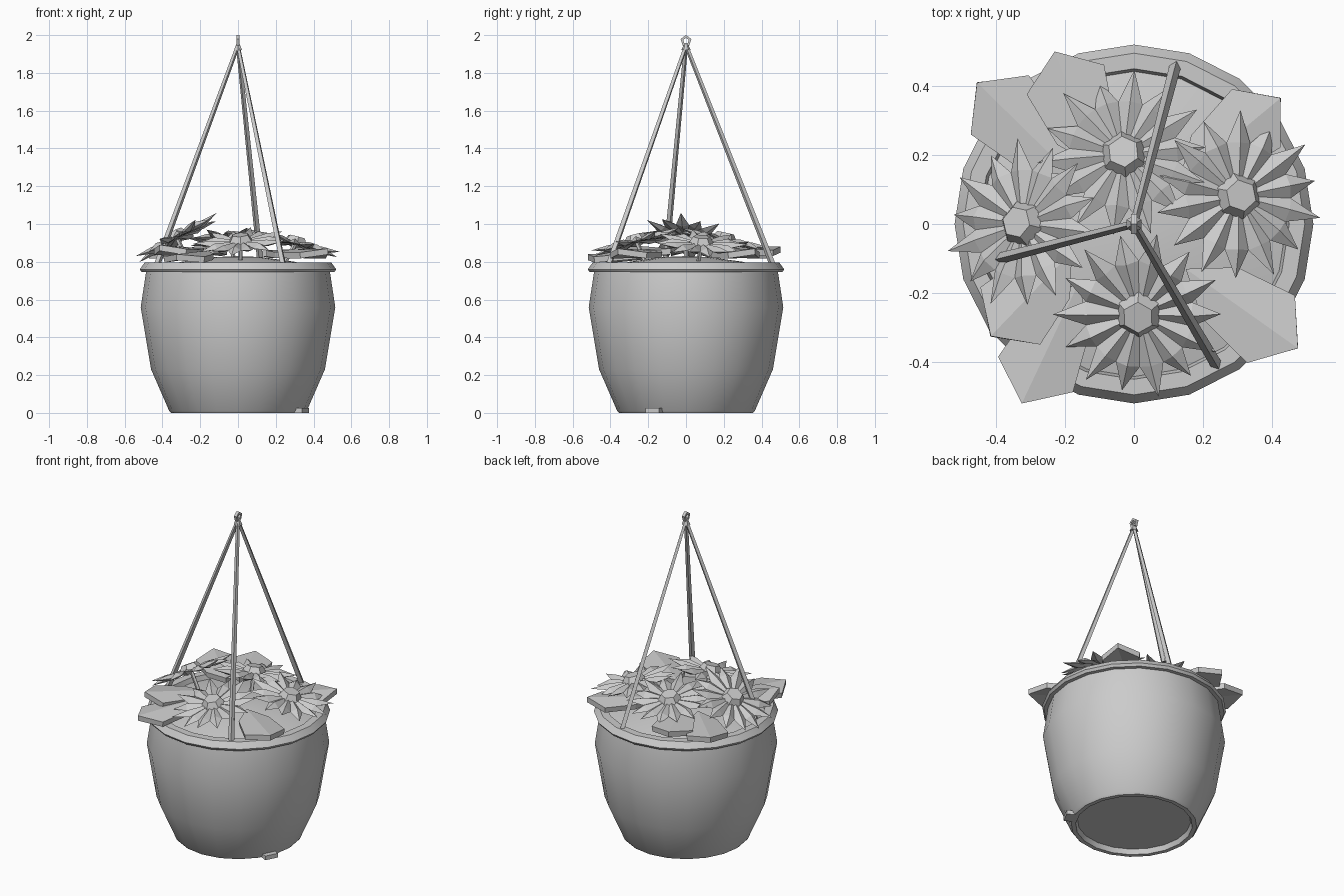
import bpy, bmesh, math
from mathutils import Vector, Matrix

cube = bpy.data.objects.get("Cube")
if cube:
    bpy.data.objects.remove(cube, do_unlink=True)

grey = bpy.data.materials.new("plain_grey")
grey.use_nodes = True
grey.diffuse_color = (0.6, 0.6, 0.6, 1)
grey.node_tree.nodes["Principled BSDF"].inputs["Base Color"].default_value = (0.6, 0.6, 0.6, 1)


def finish(name, bm, smooth=None, fix=True):
    if fix:
        bmesh.ops.recalc_face_normals(bm, faces=bm.faces)
    mesh = bpy.data.meshes.new(name)
    bm.to_mesh(mesh)
    bm.free()
    mesh.materials.append(grey)
    ob = bpy.data.objects.new(name, mesh)
    bpy.context.collection.objects.link(ob)
    if smooth:
        bpy.ops.object.select_all(action='DESELECT')
        ob.select_set(True)
        bpy.context.view_layer.objects.active = ob
        bpy.ops.object.shade_smooth_by_angle(angle=math.radians(smooth))
    return ob


def lathe(name, profile, sides=20):
    """Spin a radius/height profile around z."""
    bm = bmesh.new()
    verts = [bm.verts.new((r, 0, z)) for r, z in profile]
    edges = [bm.edges.new(pair) for pair in zip(verts, verts[1:])]
    bmesh.ops.spin(bm, geom=verts + edges, axis=(0, 0, 1), cent=(0, 0, 0),
                   angle=math.tau, steps=sides)
    bmesh.ops.remove_doubles(bm, verts=bm.verts, dist=0.0005)
    return finish(name, bm, 35)


def rod(name, a, b, r1, r2, sides=4):
    """Tapered bar between two points."""
    a, b = Vector(a), Vector(b)
    axis = b - a
    bm = bmesh.new()
    place = Matrix.Translation((a + b) / 2) @ axis.to_track_quat('Z', 'Y').to_matrix().to_4x4()
    bmesh.ops.create_cone(bm, cap_ends=True, segments=sides, radius1=r1, radius2=r2,
                          depth=axis.length, matrix=place)
    return finish(name, bm)


# Pot with rolled rim and recessed underside, and the soil mound
lathe("pot", [(0, 0.03), (0.32, 0.03), (0.33, 0), (0.355, 0), (0.365, 0.012),
              (0.46, 0.23), (0.515, 0.56), (0.487, 0.745), (0.51, 0.745),
              (0.52, 0.76), (0.495, 0.795), (0.45, 0.795), (0.435, 0.74)])
lathe("soil", [(0.445, 0.765), (0.3, 0.80), (0.12, 0.825), (0, 0.83)])

# Drain tab at the foot
bm = bmesh.new()
bmesh.ops.create_cube(bm, size=1, matrix=Matrix.Translation((0.33, -0.165, 0.013))
                      @ Matrix.Rotation(math.radians(-27), 4, 'Z')
                      @ Matrix.Diagonal((0.06, 0.08, 0.026, 1)))
finish("drain_tab", bm)

# Three hanger straps, their collar and the hook ring
for i, foot in enumerate([(-0.43, -0.11, 0.78), (0.24, -0.41, 0.78), (0.12, 0.46, 0.78)]):
    rod(f"hanger_strap_{i + 1}", foot, (0, 0, 1.945), 0.017, 0.011)
rod("hanger_collar", (0, 0, 1.92), (0, 0, 1.95), 0.025, 0.012, 6)

bm = bmesh.new()
rings = []
for i in range(5):
    ang = math.tau * i / 5 + math.pi / 2
    rings.append([bm.verts.new((x, r * math.cos(ang), 1.97 + r * math.sin(ang)))
                  for x, r in ((-0.009, 0.03), (0.009, 0.03), (0.009, 0.015), (-0.009, 0.015))])
for i in range(5):
    p, q = rings[i], rings[(i + 1) % 5]
    for k in range(4):
        bm.faces.new((p[k], p[(k + 1) % 4], q[(k + 1) % 4], q[k]))
finish("hook_ring", bm)


def flower(name, centre, normal, radius, turn, petals=14):
    """Ring of ridged petals around a bevelled six-sided heart."""
    bm = bmesh.new()
    half = math.pi / petals
    for i in range(petals):
        spin = Matrix.Rotation(turn + 2 * half * i, 4, 'Z')
        mid = radius * 0.62
        lift = 0.018 if i % 2 else -0.006
        reach = radius * (1 if i % 2 else 0.95)
        w = mid * math.tan(half)
        base, left, tip, right, ridge, keel = [bm.verts.new(spin @ Vector(p)) for p in (
            (0, 0, 0.01), (mid, w, 0), (reach, 0, lift), (mid, -w, 0),
            (mid, 0, 0.024), (mid, 0, -0.012))]
        loop = (base, right, tip, left)
        for k in range(4):
            bm.faces.new((loop[k], loop[(k + 1) % 4], ridge))
            bm.faces.new((loop[(k + 1) % 4], loop[k], keel))
    bmesh.ops.create_cone(bm, cap_ends=True, segments=6, radius1=0.068, radius2=0.046,
                          depth=0.035, matrix=Matrix.Translation((0, 0, 0.027))
                          @ Matrix.Rotation(turn, 4, 'Z'))
    tilt = Vector((0, 0, 1)).rotation_difference(Vector(normal)).to_matrix().to_4x4()
    bm.transform(Matrix.Translation(centre) @ tilt)
    finish(name, bm, fix=False)
    x, y, z = centre
    rod(name + "_stem", (x * 0.8, y * 0.8, 0.78), (x, y, z), 0.012, 0.012, 5)


flower("back_flower", (-0.03, 0.20, 0.91), (-0.02, 0.22, 1), 0.25, 0.1)
flower("left_flower", (0.30, 0.08, 0.89), (0.25, 0.06, 1), 0.25, 0.2)
flower("right_flower", (-0.32, 0.0, 0.92), (-0.55, 0.14, 1), 0.25, 0.3)
flower("front_flower", (0.015, -0.26, 0.90), (-0.08, -0.26, 1), 0.25, 0.0)


def leaf(name, base, tip, width):
    """Thick leaf folded along its middle."""
    base, tip = Vector(base), Vector(tip)
    run = tip - base
    side = run.cross(Vector((0, 0, 1))).normalized()
    bm = bmesh.new()
    start, end = bm.verts.new(base), bm.verts.new(tip)
    for s in (1, -1):
        inner = bm.verts.new(base + run * 0.3 + side * s * width * 0.75 - Vector((0, 0, 0.012)))
        outer = bm.verts.new(base + run * 0.76 + side * s * width - Vector((0, 0, 0.018)))
        bm.faces.new((start, inner, outer, end) if s > 0 else (end, outer, inner, start))
    for f in bm.faces:
        f.normal_update()
        if f.normal.z < 0:
            f.normal_flip()
    ob = finish(name, bm, fix=False)
    slab = ob.modifiers.new("thickness", 'SOLIDIFY')
    slab.thickness = 0.032
    slab.offset = -1


leaf("leaf_back_right_outer", (-0.18, 0.14, 0.86), (-0.455, 0.41, 0.87), 0.12)
leaf("leaf_back_right_inner", (-0.10, 0.16, 0.88), (-0.23, 0.50, 0.88), 0.12)
leaf("leaf_back_left", (0.13, 0.12, 0.86), (0.425, 0.365, 0.87), 0.11)
leaf("leaf_front_left", (0.15, -0.13, 0.86), (0.475, -0.36, 0.87), 0.12)
leaf("leaf_front_right_outer", (-0.18, -0.08, 0.87), (-0.415, -0.325, 0.89), 0.12)
leaf("leaf_front_right_inner", (-0.16, -0.17, 0.86), (-0.325, -0.52, 0.84), 0.12)
